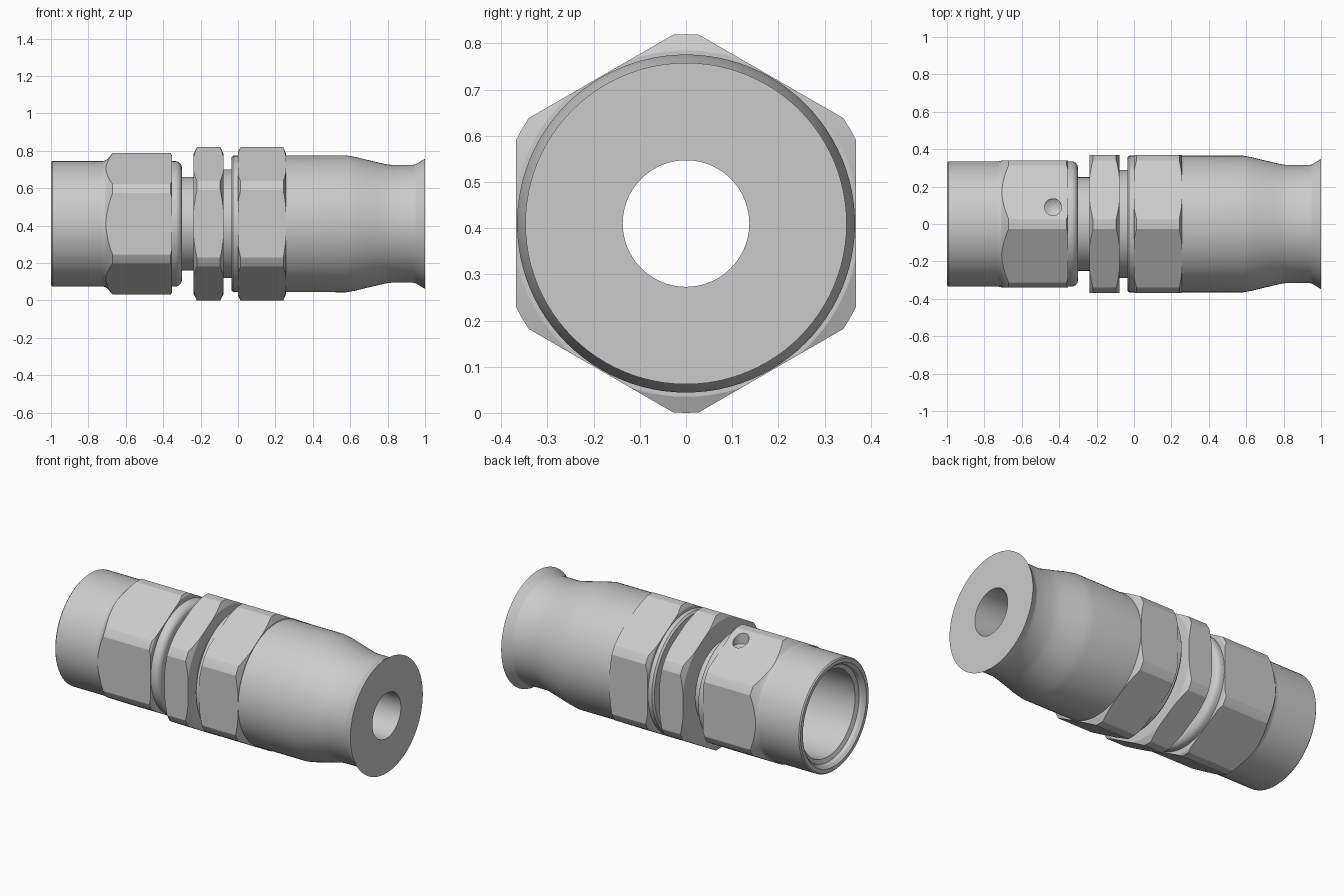
import bpy, bmesh
from math import sin, cos, pi, radians
from mathutils import Matrix, Vector

if "Cube" in bpy.data.objects:
    bpy.data.objects.remove(bpy.data.objects["Cube"])

AXIS_Z = 0.41
SEG = 96
BORE = 0.137


def finish(bm, name):
    bmesh.ops.recalc_face_normals(bm, faces=bm.faces[:])
    me = bpy.data.meshes.new(name)
    bm.to_mesh(me)
    bm.free()
    ob = bpy.data.objects.new(name, me)
    bpy.context.collection.objects.link(ob)
    return ob


def lathe(name, profile):
    """Revolve a closed (x, radius) loop around the fitting axis."""
    bm = bmesh.new()
    rings = []
    for i in range(SEG):
        t = 2 * pi * i / SEG
        rings.append([bm.verts.new((x, r * sin(t), AXIS_Z + r * cos(t))) for x, r in profile])
    n = len(profile)
    for i in range(SEG):
        a, b = rings[i], rings[(i + 1) % SEG]
        for j in range(n):
            k = (j + 1) % n
            bm.faces.new((a[j], a[k], b[k], b[j]))
    return finish(bm, name)


def boolean(ob, tool, op):
    m = ob.modifiers.new(op, 'BOOLEAN')
    m.operation = op
    m.solver = 'EXACT'
    m.object = tool
    bpy.context.view_layer.objects.active = ob
    bpy.ops.object.modifier_apply(modifier=m.name)


def hex_nut(name, profile, flat):
    """Turned ring cut down to six flats, corners pointing up and down."""
    ob = lathe(name, profile)
    bm = bmesh.new()
    r = flat / cos(pi / 6)
    mat = (Matrix.Translation((0, 0, AXIS_Z)) @ Matrix.Rotation(pi / 2, 4, 'Y')
           @ Matrix.Rotation(pi / 6, 4, 'Z'))
    bmesh.ops.create_cone(bm, cap_ends=True, segments=6, radius1=r, radius2=r, depth=4, matrix=mat)
    # keep a corner exactly at the top
    top = max(v.co.z for v in bm.verts)
    if top < AXIS_Z + r - 0.001:
        bmesh.ops.rotate(bm, verts=bm.verts[:], cent=(0, 0, AXIS_Z),
                         matrix=Matrix.Rotation(pi / 6, 3, 'X'))
    tool = finish(bm, "hex_cutter")
    boolean(ob, tool, 'INTERSECT')
    bpy.data.objects.remove(tool)
    return ob


def arc(cx, cr, rad, a0, a1, steps=6):
    return [(cx + rad * cos(radians(a0 + (a1 - a0) * i / steps)),
             cr + rad * sin(radians(a0 + (a1 - a0) * i / steps))) for i in range(steps + 1)]


# swivel nut: sleeve with open bore, cone seat and rounded collar
sleeve = lathe("swivel_sleeve", [
    (-1.0, 0.305), (-1.0, 0.328), (-0.993, 0.335), (-0.36, 0.335)]
    + arc(-0.335, 0.30, 0.035, 90, 0)
    + [(-0.30, BORE), (-0.42, BORE), (-0.54, 0.26), (-0.955, 0.26), (-0.965, 0.285), (-0.985, 0.29)])
nut = hex_nut("swivel_nut_hex", [
    (-0.725, 0.31), (-0.725, 0.335), (-0.71, 0.338), (-0.70, 0.345), (-0.67, 0.378),
    (-0.36, 0.378), (-0.352, 0.365), (-0.352, 0.31)], 0.34)

# stem between the nuts
stem = lathe("stem", [(-0.31, BORE), (-0.31, 0.25), (-0.16, 0.25), (-0.16, 0.29),
                      (-0.02, 0.29), (-0.02, BORE)])
stem_hex = hex_nut("stem_hex", [(-0.237, 0.2), (-0.237, 0.375), (-0.22, 0.41),
                                (-0.095, 0.41), (-0.078, 0.375), (-0.078, 0.2)], 0.368)

# hose socket: collar, body, taper, neck and flared end
socket = lathe("hose_socket", [
    (-0.036, BORE), (-0.036, 0.355), (-0.026, 0.365), (0.58, 0.366), (0.63, 0.357),
    (0.69, 0.342), (0.75, 0.328), (0.79, 0.319), (0.82, 0.315), (0.935, 0.315),
    (0.95, 0.318), (1.0, 0.348), (1.0, BORE)])
socket_hex = hex_nut("socket_hex", [(0.0, 0.3), (0.0, 0.385), (0.014, 0.41),
                                    (0.242, 0.41), (0.257, 0.375), (0.257, 0.3)], 0.368)

# small drilled hole with a conical bottom in the swivel nut
bm = bmesh.new()
bmesh.ops.create_cone(bm, cap_ends=True, segments=32, radius1=0.045, radius2=0.045, depth=0.2,
                      matrix=Matrix.Translation((-0.433, 0.09, AXIS_Z + 0.40)))
bottom = min(bm.faces, key=lambda f: f.calc_center_median().z)
bmesh.ops.poke(bm, faces=[bottom], offset=0.027)
drill = finish(bm, "drill_cutter")
for part in (sleeve, nut):
    boolean(part, drill, 'DIFFERENCE')
bpy.data.objects.remove(drill)

# smooth round surfaces, keep machined edges sharp
bpy.ops.object.select_all(action='DESELECT')
for ob in (sleeve, nut, stem, stem_hex, socket, socket_hex):
    ob.select_set(True)
    bpy.context.view_layer.objects.active = ob
bpy.ops.object.shade_smooth_by_angle(angle=radians(18))
